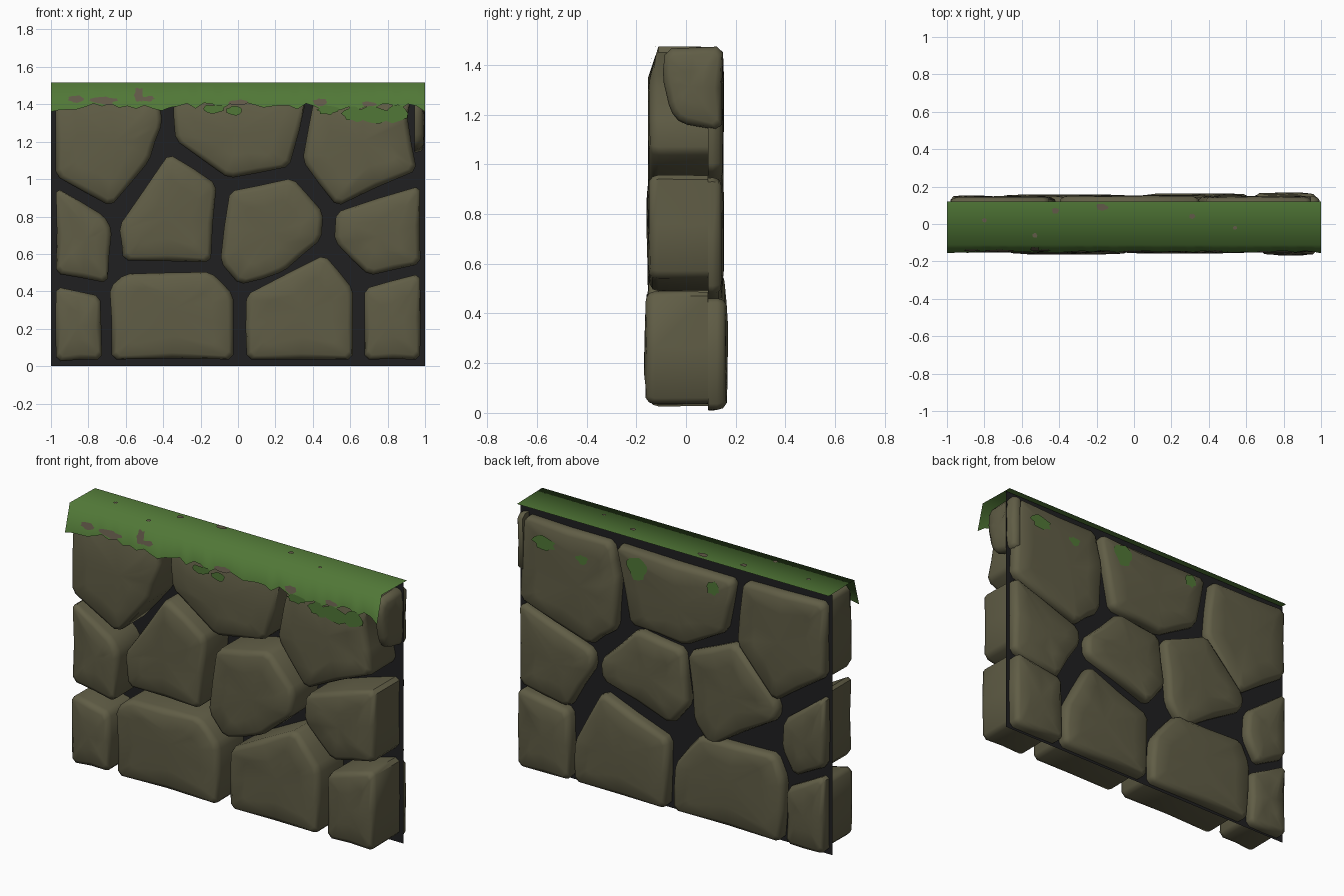
import bpy, bmesh, math, random
from mathutils import Vector

if "Cube" in bpy.data.objects:
    bpy.data.objects.remove(bpy.data.objects["Cube"])
random.seed(4)

def material(name, rgb):
    m = bpy.data.materials.new(name)
    m.diffuse_color = (*rgb, 1)
    m.use_nodes = True
    m.node_tree.nodes["Principled BSDF"].inputs["Base Color"].default_value = m.diffuse_color
    return m

STONE = material("stone", (0.118, 0.110, 0.061))
MORTAR = material("dark_mortar", (0.014, 0.014, 0.015))
MOSS = material("moss", (0.082, 0.187, 0.038))
SPOT = material("brown_spot", (0.12, 0.10, 0.065))
PANEL_Y = 0.088

def lip_y(z):
    """Depth of the moss cap's sloping front lip at height z."""
    return -.112 - (1.515 - z) * .285

def finish(name, bm, mat, angle=None):
    bmesh.ops.recalc_face_normals(bm, faces=bm.faces)
    me = bpy.data.meshes.new(name)
    bm.to_mesh(me)
    bm.free()
    me.materials.append(mat)
    ob = bpy.data.objects.new(name, me)
    bpy.context.collection.objects.link(ob)
    if angle:
        bpy.context.view_layer.objects.active = ob
        ob.select_set(True)
        bpy.ops.object.shade_smooth_by_angle(angle=math.radians(angle))
        ob.select_set(False)
    return ob

def outline(flat, shift):
    """Grow the outline a little, round corners, split long edges with a wobble."""
    pts = [Vector((flat[i] + shift, flat[i + 1])) for i in range(0, len(flat), 2)]
    c = sum(pts, Vector((0, 0))) / len(pts)
    pts = [p + (p - c).normalized() * 0.006 for p in pts]
    pts = [Vector((max(-.985, min(.985, p.x)), max(.012, min(1.48, p.y)))) for p in pts]
    cut = []
    for i, p in enumerate(pts):
        for q in (pts[i - 1], pts[(i + 1) % len(pts)]):
            d = q - p
            cut.append(p + d * min(0.22, 0.024 / d.length))
    out = []
    for i, p in enumerate(cut):
        q = cut[(i + 1) % len(cut)]
        out.append(p)
        if (q - p).length > 0.12:
            j = Vector((random.uniform(-1, 1), random.uniform(-1, 1))) * 0.005
            out.append((p + q) / 2 + j)
    return out

def stone(name, flat, y_in, y_out, shift=0.0, closed=False):
    """Chunky stone: stacked rings that round over onto a bumpy face."""
    pts = outline(flat, shift)
    c = sum(pts, Vector((0, 0))) / len(pts)
    s = 1 if y_out > y_in else -1
    depth = abs(y_out - y_in)
    r = min(0.04, depth * 0.8)
    rings = [(0.002, y_in), (0, y_out - s * r), (0.008, y_out - s * r * 0.4),
             (0.03, y_out - s * r * 0.1), (0.12, y_out)]
    bm = bmesh.new()
    prev = None
    for k, (inset, y) in enumerate(rings):
        ring = []
        for p in pts:
            d = c - p
            q = p + d.normalized() * min(inset, d.length * 0.6)
            yy = y + (random.uniform(-0.004, 0.004) if k > 2 else 0)
            if s < 0 and q.y > 1.36:          # tuck the top under the moss lip
                yy = max(yy, lip_y(q.y) + 0.012)
            ring.append(bm.verts.new((q.x, yy, q.y)))
        n = len(ring)
        if prev:
            for i in range(n):
                bm.faces.new((prev[i], prev[(i + 1) % n], ring[(i + 1) % n], ring[i]))
        elif closed:
            bm.faces.new(ring)
        prev = ring
    tip = bm.verts.new((c.x, y_out + s * 0.003, c.y))
    for i in range(n):
        bm.faces.new((prev[i], prev[(i + 1) % n], tip))
    return finish(name, bm, STONE, 50)

# Front stones: (front y, x/z outline)
FRONT = [
    (-.150, (-.97, 1.47, -.43, 1.47, -.41, 1.30, -.48, 1.10, -.68, .86, -.97, 1.02)),
    (-.146, (-.34, 1.47, -.33, 1.21, -.05, 1.01, .27, 1.07, .37, 1.47)),
    (-.150, (.42, 1.47, .35, 1.10, .53, .86, .95, 1.05, .90, 1.33, .93, 1.47)),
    (-.145, (-.97, .95, -.72, .80, -.68, .73, -.70, .45, -.97, .50)),
    (-.150, (-.37, 1.13, -.12, .97, -.15, .56, -.61, .57, -.63, .75)),
    (-.155, (-.04, .93, .29, 1.0, .45, .82, .44, .68, .24, .51, .01, .44, -.09, .56)),
    (-.150, (.53, .82, .97, .96, .97, .55, .70, .49, .52, .67)),
    (-.150, (-.97, .42, -.74, .37, -.73, .04, -.97, .03)),
    (-.160, (-.68, .42, -.60, .49, -.15, .50, -.03, .38, -.03, .04, -.67, .04)),
    (-.155, (.05, .38, .46, .59, .61, .41, .61, .04, .05, .04)),
    (-.165, (.68, .41, .97, .49, .97, .04, .68, .04)),
]
# Back stones
BACK = [
    (.148, (.97, 1.46, .42, 1.45, .37, 1.25, .39, .96, .55, .83, 1.0, .98)),
    (.150, (.38, 1.45, -.37, 1.44, -.31, 1.13, -.06, .99, .29, 1.02)),
    (.146, (-.43, 1.45, -.95, 1.46, -.95, 1.04, -.63, .82, -.39, 1.09)),
    (.148, (1.0, .95, .54, .79, .53, .70, .69, .43, 1.0, .49)),
    (.150, (.48, .76, .25, .99, -.04, .95, -.08, .65, .03, .51, .47, .65)),
    (.150, (-.08, .95, -.38, 1.08, -.65, .80, -.64, .71, -.22, .45, -.12, .57)),
    (.148, (-.69, .72, -.95, .92, -.95, .52, -.76, .42, -.68, .56)),
    (.165, (1.0, .46, .68, .41, .67, .02, 1.0, .01)),
    (.160, (.64, .02, .64, .25, .47, .57, .05, .41, .06, .01)),
    (.155, (.01, .02, .0, .29, -.16, .49, -.63, .50, -.69, .37, -.67, .01)),
    (.150, (-.71, .33, -.95, .46, -.95, .01, -.71, .01)),
]
for i, (y, o) in enumerate(FRONT):
    stone(f"front_stone_{i + 1}", o, PANEL_Y, y)
for i, (y, o) in enumerate(BACK):
    stone(f"back_stone_{i + 1}", o, PANEL_Y, y, -0.028)

# Thin stone closing the upper right end, turned to face sideways
end = stone("end_stone", (-.08, 1.46, .145, 1.47, .14, 1.14, -.02, 1.17, -.06, 1.22, -.09, 1.35),
            .945, .995, closed=True)
for v in end.data.vertices:
    v.co.x, v.co.y = v.co.y, v.co.x
end.data.flip_normals()

# Mortar panel between front and back stones: a thin sheet
bm = bmesh.new()
bm.faces.new([bm.verts.new((x, PANEL_Y, z)) for x, z in ((-1, 0), (1, 0), (1, 1.508), (-1, 1.508))])
finish("mortar_panel", bm, MORTAR)

# Moss cap: thin sheet over the top with a sloping, ragged front lip
bm = bmesh.new()
N = 44
rows = []
for i in range(N + 1):
    x = -1 + 2 * i / N
    low = 1.36 if i in (0, N) else random.uniform(1.365, 1.41)
    prof = [(.12, 1.512), (-.112, 1.517), (lip_y(low), low)]
    rows.append([bm.verts.new((x, y, z)) for y, z in prof])
for a, b in zip(rows, rows[1:]):
    for k in range(2):
        bm.faces.new((a[k], a[k + 1], b[k + 1], b[k]))
finish("moss_cap", bm, MOSS, 120)

def patches(name, mat, spots, place):
    """Small ragged flat plates; place maps (u, v) onto a surface."""
    bm = bmesh.new()
    for u, v, w, h in spots:
        ring = []
        for k in range(14):
            a = k * math.tau / 14
            r = random.uniform(0.75, 1.2)
            ring.append(bm.verts.new(place(u + w * r * math.cos(a), v + h * r * math.sin(a))))
        bm.faces.new(ring)
    finish(name, bm, mat)

# Moss growing on the stones
patches("front_moss", MOSS,
        [(.62, 1.35, .06, .04), (.73, 1.345, .10, .045), (.84, 1.35, .06, .045),
         (-.02, 1.365, .05, .025), (.48, 1.37, .06, .025), (-.13, 1.375, .06, .025)],
        lambda x, z: (x, -.154, z))
patches("back_moss", MOSS,
        [(.80, 1.35, .07, .04), (.56, 1.32, .04, .025), (.21, 1.36, .065, .06),
         (-.28, 1.38, .045, .04)],
        lambda x, z: (x, .155, z))
# Bare brown spots on the cap
patches("cap_top_spots", SPOT,
        [(-.8, .02, .012, .012), (-.42, .07, .018, .016), (-.17, .09, .03, .018),
         (.31, .04, .016, .014), (.54, -.02, .012, .01), (-.53, -.06, .014, .012)],
        lambda x, y: (x, y, 1.5195))
patches("cap_lip_spots", SPOT,
        [(-.87, 1.43, .04, .02), (-.72, 1.42, .07, .022), (-.53, 1.45, .025, .04),
         (-.48, 1.43, .03, .015), (0, 1.41, .05, .015), (.44, 1.41, .04, .02), (.7, 1.40, .04, .015)],
        lambda x, z: (x, lip_y(z) - .004, z))
